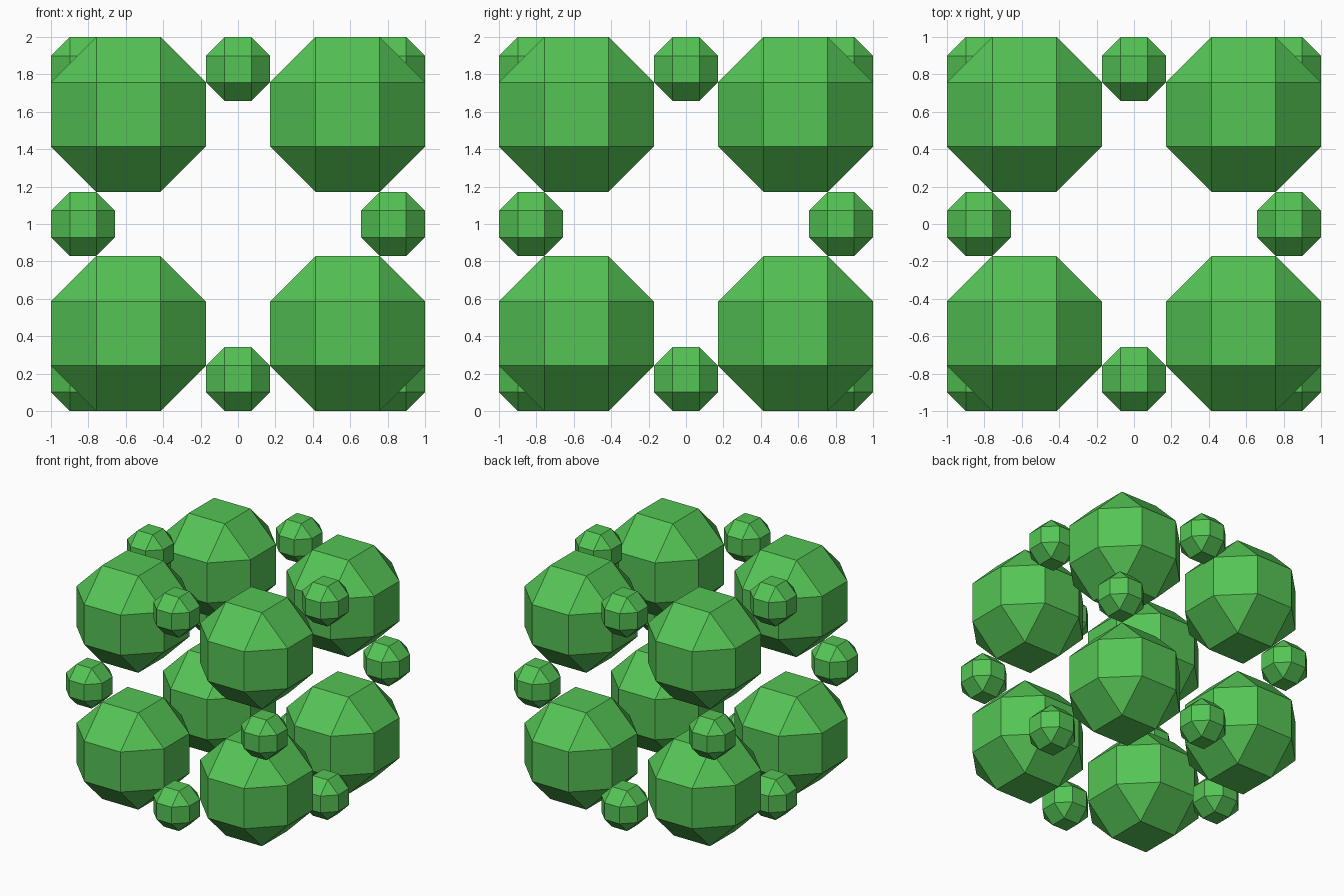
import bpy, bmesh, math
from itertools import product

if "Cube" in bpy.data.objects:
    bpy.data.objects.remove(bpy.data.objects["Cube"])

green = bpy.data.materials.new("green")
green.diffuse_color = (0.09, 0.55, 0.09, 1)
green.use_nodes = True
green.node_tree.nodes["Principled BSDF"].inputs["Base Color"].default_value = green.diffuse_color
S = 1 + math.sqrt(2)


def ball_mesh(name, half):
    """Rhombicuboctahedron with the given half-width."""
    bm = bmesh.new()
    a = half / S
    for axis in range(3):
        for signs in product((-1, 1), repeat=3):
            bm.verts.new([s * (half if i == axis else a) for i, s in enumerate(signs)])
    bmesh.ops.convex_hull(bm, input=bm.verts)
    # merge hull triangles back into flat squares
    bmesh.ops.dissolve_limit(bm, angle_limit=math.radians(1), verts=bm.verts, edges=bm.edges)
    bmesh.ops.recalc_face_normals(bm, faces=bm.faces)
    me = bpy.data.meshes.new(name)
    bm.to_mesh(me)
    bm.free()
    me.materials.append(green)
    return me


big_half = 1 / S
small_half = big_half / S
big = ball_mesh("corner_ball", big_half)
small = ball_mesh("edge_ball", small_half)

# big balls at the cube corners, small ones at the middle of the cube edges
for cell in product((-1, 0, 1), repeat=3):
    zeros = cell.count(0)
    if zeros > 1:
        continue
    me, half = (big, big_half) if zeros == 0 else (small, small_half)
    ob = bpy.data.objects.new(me.name, me)
    x, y, z = (c * (1 - half) for c in cell)
    ob.location = (x, y, z + 1)
    bpy.context.collection.objects.link(ob)
